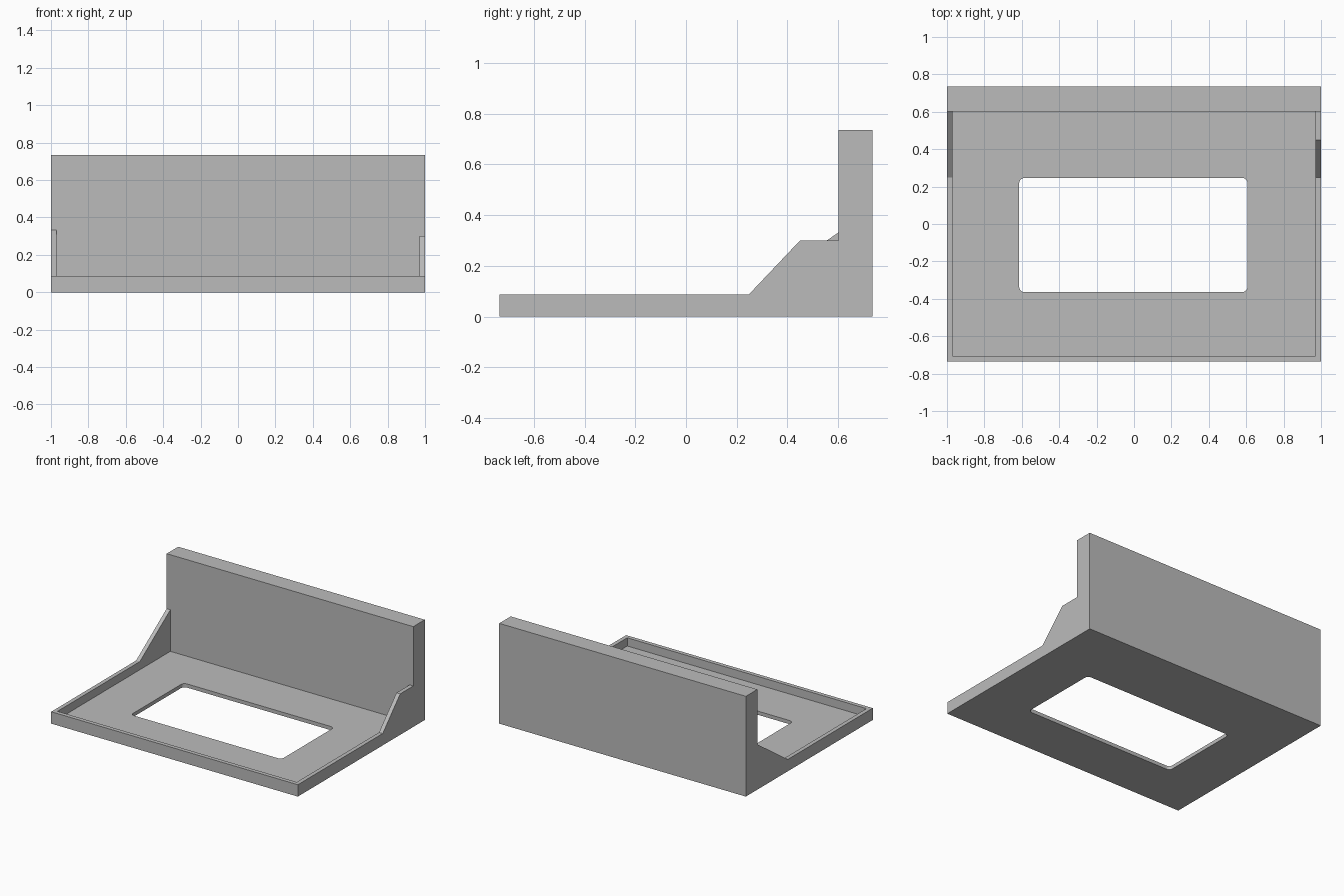
import bpy
import bmesh
from mathutils import Vector

if "Cube" in bpy.data.objects:
    bpy.data.objects.remove(bpy.data.objects["Cube"])

WIDTH, DEPTH, HEIGHT = 1.0, 0.735, 0.735   # half width, half depth, full height
WALL, FLOOR, RIM, BACK = 0.03, 0.027, 0.087, 0.602

grey = bpy.data.materials.new("plain_grey")
grey.use_nodes = True
colour = (0.5, 0.5, 0.5, 1)
grey.diffuse_color = colour
grey.node_tree.nodes["Principled BSDF"].inputs["Base Color"].default_value = colour


def extrude(name, points, direction, corner_radius=0):
    """Solid made by sweeping a flat outline along a direction."""
    bm = bmesh.new()
    face = bm.faces.new([bm.verts.new(p) for p in points])
    sweep = bmesh.ops.extrude_face_region(bm, geom=[face])
    moved = [v for v in sweep["geom"] if isinstance(v, bmesh.types.BMVert)]
    bmesh.ops.translate(bm, verts=moved, vec=direction)
    if corner_radius:
        axis = Vector(direction).normalized()
        edges = [e for e in bm.edges
                 if abs((e.verts[0].co - e.verts[1].co).normalized().dot(axis)) > 0.9]
        bmesh.ops.bevel(bm, geom=edges, offset=corner_radius, segments=5,
                        profile=0.5, affect='EDGES')
    bmesh.ops.recalc_face_normals(bm, faces=bm.faces)
    mesh = bpy.data.meshes.new(name)
    bm.to_mesh(mesh)
    bm.free()
    mesh.materials.append(grey)
    obj = bpy.data.objects.new(name, mesh)
    bpy.context.collection.objects.link(obj)
    return obj


def box(name, x0, x1, y0, y1, z0, z1, radius=0):
    outline = [(x0, y0, z0), (x1, y0, z0), (x1, y1, z0), (x0, y1, z0)]
    return extrude(name, outline, (0, 0, z1 - z0), radius)


def side_cutter(name, x0, x1, slope):
    """Removes everything above one side wall's stepped outline."""
    outline = [(-1, RIM)] + slope + [(BACK, 1), (-1, 1)]
    return extrude(name, [(x0, y, z) for y, z in outline], (x1 - x0, 0, 0))


# Solid block that the bracket is carved from
bracket = box("tray_bracket", -WIDTH, WIDTH, -DEPTH, DEPTH, 0, HEIGHT)

cutters = [
    # Left wall steps up to a flat shoulder, right wall is a plain gusset
    side_cutter("left_wall_cutter", 0, 1.2, [(0.248, RIM), (0.45, 0.3), (BACK, 0.3)]),
    side_cutter("right_wall_cutter", -1.2, 0, [(0.248, RIM), (BACK, 0.332)]),
    # Recessed tray, with the back panel left standing
    box("tray_cutter", WALL - WIDTH, WIDTH - WALL, WALL - DEPTH, BACK, FLOOR, 1),
    # Rounded window through the floor
    box("window_cutter", -0.614, 0.607, -0.364, 0.246, -0.2, 0.2, 0.028),
]

bpy.context.view_layer.objects.active = bracket
for cutter in cutters:
    cut = bracket.modifiers.new(cutter.name, 'BOOLEAN')
    cut.operation = 'DIFFERENCE'
    cut.solver = 'EXACT'
    cut.object = cutter
    bpy.ops.object.modifier_apply(modifier=cut.name)
    bpy.data.objects.remove(cutter)

# Merge leftover flat seams
bm = bmesh.new()
bm.from_mesh(bracket.data)
bmesh.ops.remove_doubles(bm, verts=bm.verts, dist=0.0005)
bmesh.ops.dissolve_limit(bm, angle_limit=0.01, verts=bm.verts, edges=bm.edges)
bm.to_mesh(bracket.data)
bm.free()
